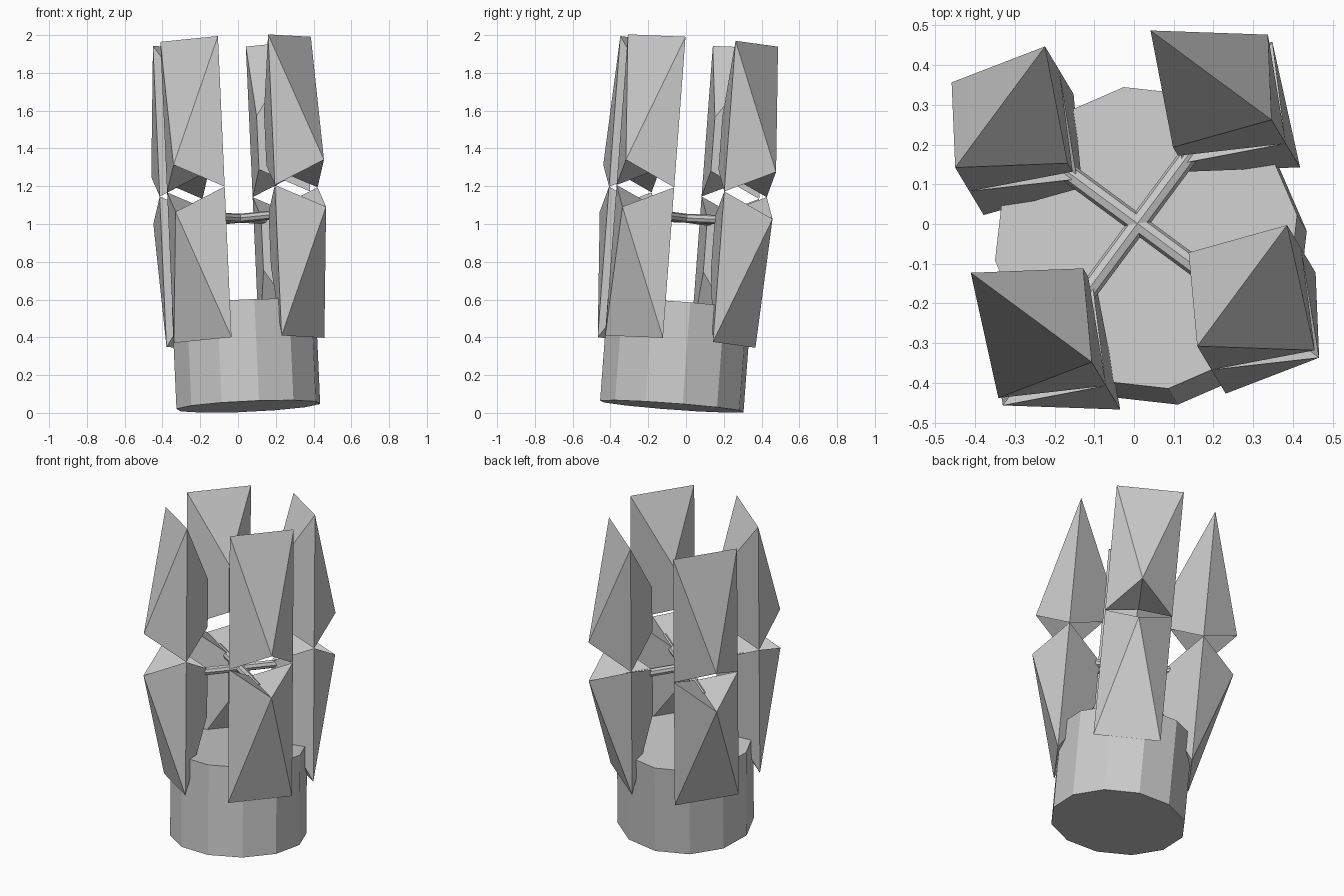
import bpy, bmesh, math
from mathutils import Matrix, Vector

if "Cube" in bpy.data.objects:
    bpy.data.objects.remove(bpy.data.objects["Cube"])

# Whole assembly leans slightly and is twisted about its axis
CENTRE = Vector((0.0035, 0.010, 1.17))
UP = Vector((-0.045, 0.075, 1.0))
FRAME = (Matrix.Translation(CENTRE)
         @ Vector((0, 0, 1)).rotation_difference(UP).to_matrix().to_4x4()
         @ Matrix.Rotation(math.radians(8.5), 4, 'Z'))


def finish(name, bm, local):
    bmesh.ops.transform(bm, matrix=FRAME @ local, verts=bm.verts)
    bmesh.ops.recalc_face_normals(bm, faces=bm.faces)
    mesh = bpy.data.meshes.new(name)
    bm.to_mesh(mesh)
    bm.free()
    obj = bpy.data.objects.new(name, mesh)
    bpy.context.collection.objects.link(obj)
    return obj


def cylinder(name, sides, radius, z0, z1, local):
    bm = bmesh.new()
    bmesh.ops.create_cone(bm, cap_ends=True, segments=sides, radius1=radius,
                          radius2=radius, depth=z1 - z0)
    finish(name, bm, local @ Matrix.Translation((0, 0, (z0 + z1) / 2)))


def panel(name, angle, flip):
    # Faceted wedge: ridge at the tip, hinge corners at the middle,
    # one outer point and a vertical inner edge (x = outward)
    w, r, h = 0.19, 0.38, 0.80
    pts = [(r, -w, h), (r, w, h),              # tip ridge
           (r, -w, 0), (r, w, 0),              # hinge corners
           (r + w, 0, 0.125),                  # outer point
           (r - w, 0, 0.41), (r - w, 0, 0.125)]  # inner edge
    faces = [(0, 1, 4), (1, 3, 4), (0, 4, 2), (1, 0, 5),
             (1, 5, 6, 3), (0, 2, 6, 5), (4, 3, 6), (4, 6, 2)]
    bm = bmesh.new()
    vs = [bm.verts.new(p) for p in pts]
    for f in faces:
        bm.faces.new([vs[i] for i in f])
    finish(name, bm, Matrix.Rotation(angle, 4, 'Z') @ Matrix.Diagonal((1, 1, flip, 1)))


# Drum base
cylinder("drum_base", 12, 0.385, -1.14, -0.60, Matrix.Identity(4))

# Four arms, each with a strut and an upper and lower panel
for i in range(4):
    a = math.radians(45 + 90 * i)
    panel(f"upper_panel_{i + 1}", a, 1)
    panel(f"lower_panel_{i + 1}", a, -1)
    cylinder(f"strut_{i + 1}", 8, 0.024, 0.0, 0.35,
             Matrix.Translation((0, 0, -0.14)) @ Matrix.Rotation(a, 4, 'Z')
             @ Matrix.Rotation(math.pi / 2, 4, 'Y'))
